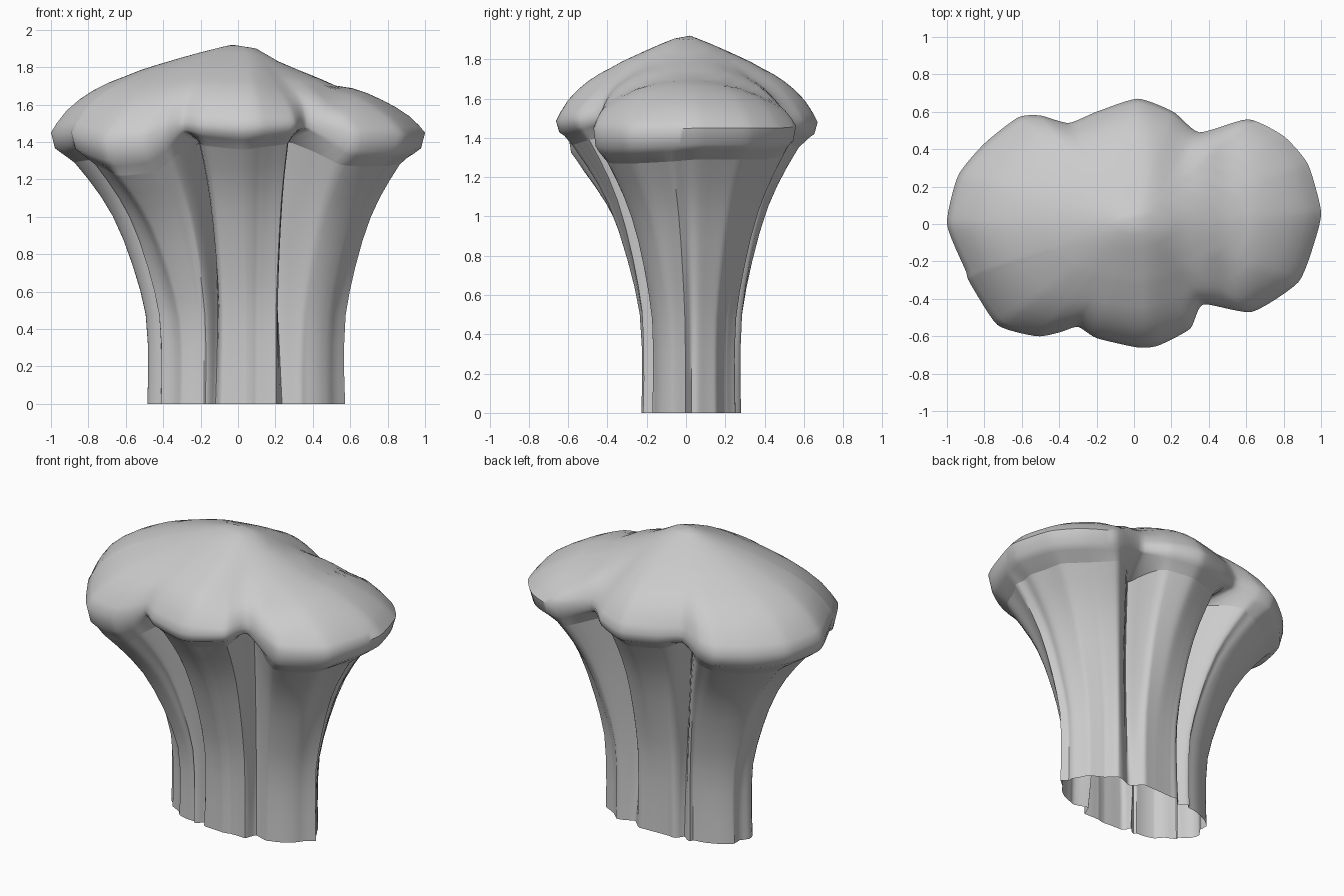
import bpy, bmesh, math, random
from mathutils import Vector

if "Cube" in bpy.data.objects:
    bpy.data.objects.remove(bpy.data.objects["Cube"])

random.seed(4)
SUB = 6
# Cap outline seen from above: x, y, height of the lower lip
RIM = [Vector(p) for p in [
    (1, .07, 1.34), (.93, .32, 1.34), (.8, .47, 1.34), (.61, .56, 1.36), (.35, .49, 1.45),
    (.21, .60, 1.42), (.02, .67, 1.40), (-.2, .60, 1.41), (-.35, .54, 1.44), (-.5, .58, 1.38),
    (-.62, .57, 1.35), (-.8, .43, 1.33), (-.94, .26, 1.33), (-1, 0, 1.34), (-.9, -.25, 1.36),
    (-.88, -.31, 1.33), (-.73, -.54, 1.27), (-.52, -.60, 1.29), (-.4, -.58, 1.36), (-.3, -.55, 1.45),
    (-.2, -.61, 1.43), (.02, -.66, 1.41), (.13, -.65, 1.42), (.3, -.56, 1.44), (.37, -.43, 1.47),
    (.63, -.47, 1.33), (.88, -.31, 1.32), (.97, -.08, 1.33)]]
N = len(RIM)
# Clefts between branches: outline index, depth
CLEFTS = [(4, .5), (8, .42), (14, .2), (19, .55), (24, .55)]
TOP = [(.97, 1.51), (.92, 1.575), (.85, 1.635), (.78, 1.68), (.7, 1.72), (.62, 1.75),
       (.53, 1.785), (.45, 1.81), (.33, 1.845), (.22, 1.875), (.1, 1.905)]
FLARE = [(0, 0), (.12, -.01), (.25, -.005), (.37, .025), (.47, .10), (.57, .20),
         (.68, .33), (.78, .48), (.86, .64), (.93, .81), (1, 1)]


def spline(u):
    i, t = int(u) % N, u - int(u)
    a, b, c, d = (RIM[(i + k) % N] for k in (-1, 0, 1, 2))
    m0, m1 = (c - a) * .3, (d - b) * .3
    return (b * (2*t**3 - 3*t*t + 1) + m0 * (t**3 - 2*t*t + t)
            + c * (3*t*t - 2*t**3) + m1 * (t**3 - t*t))


US = [k / SUB for k in range(N * SUB)]
OUT = [spline(u) for u in US]
flute = [random.uniform(-1, 1) for _ in range(N * 2)]


def smoothstep(a, b, x):
    t = min(1, max(0, (x - a) / (b - a)))
    return t * t * (3 - 2 * t)


def loft(name, rings, apex=None):
    bm = bmesh.new()
    vs = [[bm.verts.new(p) for p in r] for r in rings]
    n = len(rings[0])
    for a, b in zip(vs, vs[1:]):
        for k in range(n):
            bm.faces.new((a[k], a[(k+1) % n], b[(k+1) % n], b[k]))
    if apex:
        tip = bm.verts.new(apex)
        for k in range(n):
            bm.faces.new((vs[-1][k], vs[-1][(k+1) % n], tip))
    me = bpy.data.meshes.new(name)
    bm.to_mesh(me)
    bm.free()
    ob = bpy.data.objects.new(name, me)
    bpy.context.collection.objects.link(ob)
    bpy.ops.object.select_all(action='DESELECT')
    ob.select_set(True)
    bpy.context.view_layer.objects.active = ob
    bpy.ops.object.shade_smooth_by_angle(angle=math.radians(50))


def cleft(u):
    total = 0
    for c, depth in CLEFTS:
        d = abs(u - c)
        d = min(d, N - d)
        total = max(total, depth * math.exp(-(d / .45) ** 2))
    return total


# Fluted stem made of branches that spread upward, open at the base
def stem_ring(h, t):
    ring = []
    for u, p in zip(US, OUT):
        phi = math.atan2(p.y / .62, p.x)
        base = Vector((.035 + .515 * math.cos(phi), .03 + .255 * math.sin(phi), 0))
        top = Vector((p.x * .87, p.y * .87, 0))
        q = base.lerp(top, t)
        j = u * 2
        i, f = int(j), j - int(j)
        w = flute[i % (2*N)] * (1 - f) + flute[(i+1) % (2*N)] * f
        groove = cleft(u) * (.4 + .6 * min(1, h / .6))
        s = 1 + .05 * w * (1 - .5 * h)
        ring.append((q.x * s * (1 - .5 * groove), q.y * s * (1 - groove), h * (p.z - .05)))
    return ring


stem = [stem_ring(h, t) for h, t in FLARE]
loft("stem", stem)


# Lobed cap: underside, lip, then dome
def cap_ring(f, height=None, lift=0):
    ring = []
    for p in OUT:
        phi = math.atan2(p.y / .62, p.x)
        smooth = Vector((.98 * math.cos(phi), .61 * math.sin(phi), 0))
        q = smooth.lerp(p, f ** 2.5) * f
        lip = .5 * p.z + .78
        if height is None:
            z = p.z + lift * (lip - p.z)
        else:
            z = height + (lip - 1.46) * f ** 4
            # right lobe sits lower, behind a shallow crease
            z -= .06 * smoothstep(.05, .3, q.x) * (1 - f ** 8)
            z -= .025 * math.exp(-((q.x - .5) / .07) ** 2) * (1 - f ** 8)
        ring.append((q.x, q.y, z))
    return ring


cap = [stem[-1], cap_ring(.945), cap_ring(.98, lift=.25), cap_ring(1, lift=1)]
cap += [cap_ring(f, z) for f, z in TOP]
loft("cap", cap, (-.03, .02, 1.92))
